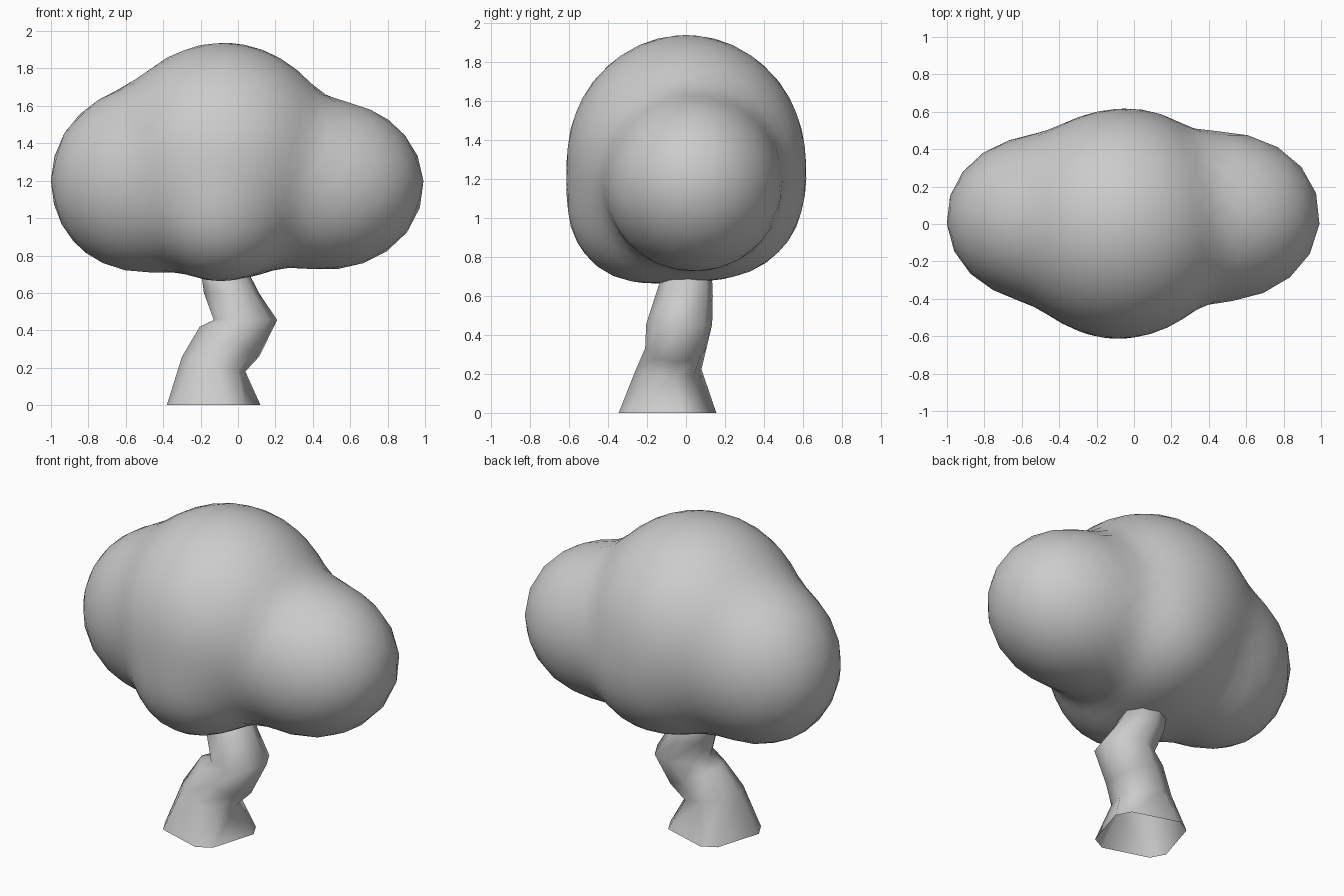
import bpy, bmesh, math
from mathutils import Vector

cube = bpy.data.objects.get("Cube")
if cube:
    bpy.data.objects.remove(cube, do_unlink=True)

# One plain grey for the whole tree
grey = bpy.data.materials.new("plain_grey")
grey.use_nodes = True
grey.diffuse_color = (0.6, 0.6, 0.6, 1)
grey.node_tree.nodes["Principled BSDF"].inputs["Base Color"].default_value = grey.diffuse_color


def finish(name, bm):
    mesh = bpy.data.meshes.new(name)
    bm.to_mesh(mesh)
    bm.free()
    mesh.materials.append(grey)
    for face in mesh.polygons:
        face.use_smooth = True
    obj = bpy.data.objects.new(name, mesh)
    bpy.context.collection.objects.link(obj)
    return obj


# Foliage: a ball pushed out to the blended surface of several lobes
LOBES = [  # centre, radii
    ((-0.08, 0.0, 1.31), (0.62, 0.61, 0.63)),        # crown
    ((0.48, 0.04, 1.175), (0.525, 0.455, 0.455)),    # left lobe
    ((-0.52, 0.03, 1.2), (0.49, 0.44, 0.49)),        # right lobe
    ((-0.1, -0.24, 1.03), (0.35, 0.35, 0.35)),       # low front bulge
    ((0.02, 0.2, 1.1), (0.38, 0.38, 0.38)),          # low back bulge
]
HEART = Vector((-0.05, 0, 1.2))
BLEND = 0.05


def reach(direction, centre, radii):
    """Distance from the heart to the far side of a lobe, 0 if missed."""
    o = Vector([(h - c) / r for h, c, r in zip(HEART, centre, radii)])
    d = Vector([k / r for k, r in zip(direction, radii)])
    a, b, c = d.dot(d), o.dot(d), o.dot(o) - 1
    disc = b * b - a * c
    return max(0, (-b + math.sqrt(disc)) / a) if disc > 0 else 0


bm = bmesh.new()
bmesh.ops.create_icosphere(bm, subdivisions=4, radius=1)
for v in bm.verts:
    d = v.co.normalized()
    total = sum(math.exp(reach(d, c, r) / BLEND) for c, r in LOBES)
    v.co = HEART + d * BLEND * math.log(total)
# soften the creases between lobes
bmesh.ops.smooth_vert(bm, verts=bm.verts, factor=0.3,
                      use_axis_x=True, use_axis_y=True, use_axis_z=True)
finish("foliage", bm)

# Trunk: crooked tube through tilted rings, open at the foot,
# where the sides pair up into four blunt roots
ROOT_ANGLE = 28
RINGS = [  # x, y, z, radius, tilt, half angle of each pair of corners
    (-0.13, -0.095, 0, 0.262, 0, 11),
    (-0.13, -0.09, 0.22, 0.17, -0.04, 22.5),
    (-0.045, -0.05, 0.34, 0.16, -0.08, 22.5),
    (0.04, -0.035, 0.455, 0.17, 0, 22.5),
    (-0.035, -0.01, 0.6, 0.148, 0, 22.5),
    (-0.1, 0.02, 0.8, 0.11, 0, 22.5),
]
bm = bmesh.new()
loops = []
for x, y, z, r, tilt, half in RINGS:
    loop = []
    for corner in range(4):
        for side in (-half, half):
            a = math.radians(ROOT_ANGLE + 90 * corner + side)
            loop.append(bm.verts.new((x + r * math.cos(a), y + r * math.sin(a),
                                      z + tilt * math.cos(a))))
    loops.append(loop)
for low, high in zip(loops, loops[1:]):
    for i in range(len(low)):
        j = (i + 1) % len(low)
        bm.faces.new((low[i], low[j], high[j], high[i]))
bm.faces.new(loops[-1])
finish("trunk", bm)
